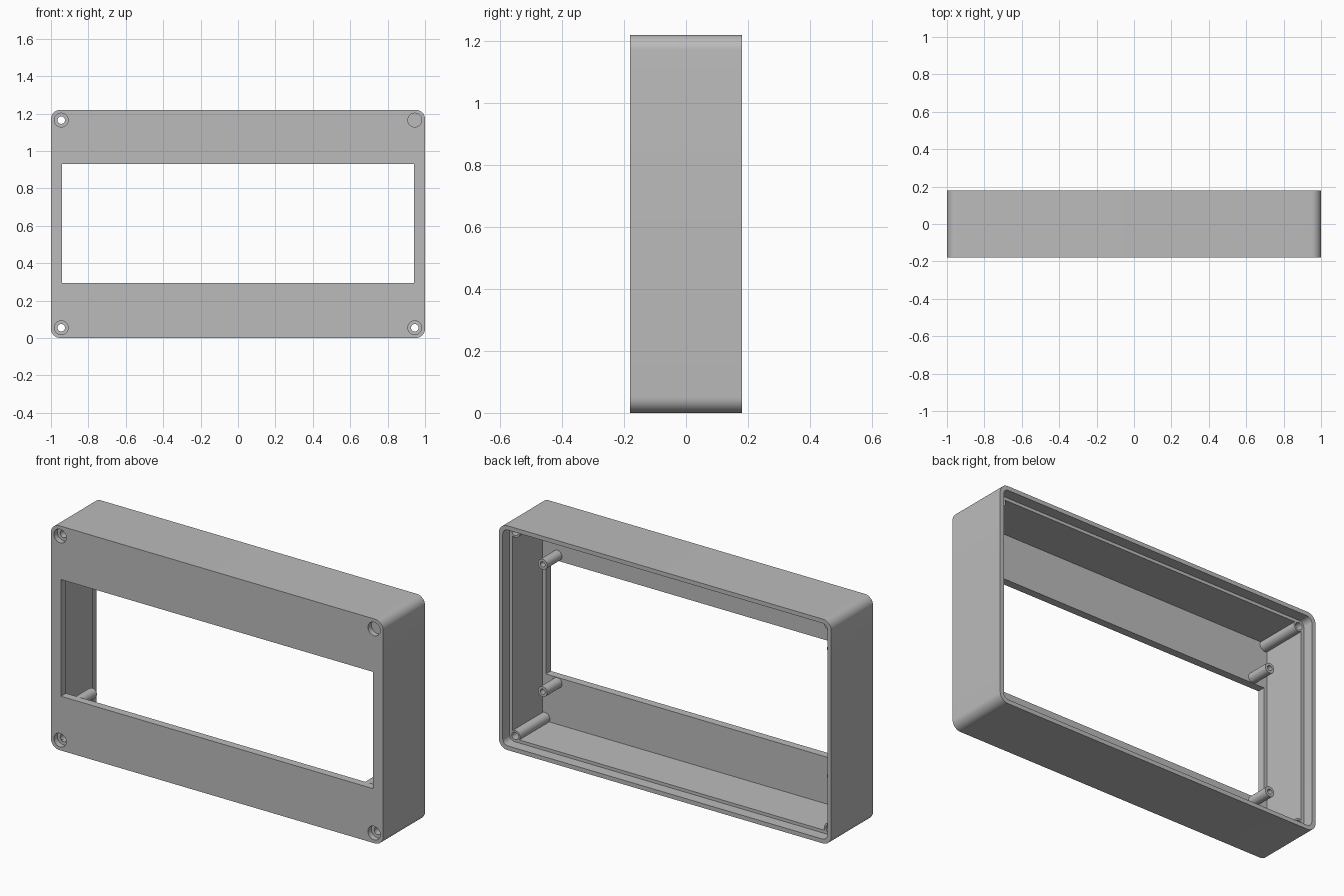
import bpy, bmesh
from math import sin, cos, pi
from mathutils import Vector

cube = bpy.data.objects.get("Cube")
if cube:
    bpy.data.objects.remove(cube, do_unlink=True)

grey = bpy.data.materials.new("plain_grey")
grey.use_nodes = True
grey.diffuse_color = (0.5, 0.5, 0.5, 1)
grey.node_tree.nodes["Principled BSDF"].inputs["Base Color"].default_value = grey.diffuse_color

HALF_W, HEIGHT, FRONT, BACK = 1.0, 1.22, -0.18, 0.18
MID = HEIGHT / 2
PANEL_BACK, LEDGE = -0.137, 0.12


def rounded_rect(inset, radius, y, steps=10):
    """Rounded rectangle in the xz plane, set in from the outer outline."""
    w, h = HALF_W - inset - radius, MID - inset - radius
    points = []
    for k, (sx, sz) in enumerate([(1, 1), (-1, 1), (-1, -1), (1, -1)]):
        for i in range(steps + 1):
            a = (k + i / steps) * pi / 2
            points.append(Vector((sx * w + radius * cos(a), y, MID + sz * h + radius * sin(a))))
    return points


def circle(x, z, radius, y, sides=32):
    return [Vector((x + radius * cos(2 * pi * i / sides), y, z + radius * sin(2 * pi * i / sides)))
            for i in range(sides)]


def loft(name, loops, ring=False):
    """Skin a row of matching loops; cap the ends, or join them as a ring."""
    bm = bmesh.new()
    rows = [[bm.verts.new(p) for p in loop] for loop in loops]
    n = len(rows[0])
    for a, b in zip(rows, rows[1:] + (rows[:1] if ring else [])):
        for i in range(n):
            j = (i + 1) % n
            bm.faces.new((a[i], a[j], b[j], b[i]))
    if not ring:
        bm.faces.new(rows[0])
        bm.faces.new(rows[-1])
    bmesh.ops.recalc_face_normals(bm, faces=bm.faces)
    mesh = bpy.data.meshes.new(name)
    bm.to_mesh(mesh)
    bm.free()
    obj = bpy.data.objects.new(name, mesh)
    mesh.materials.append(grey)
    bpy.context.collection.objects.link(obj)
    return obj


def activate(obj):
    bpy.ops.object.select_all(action='DESELECT')
    obj.select_set(True)
    bpy.context.view_layer.objects.active = obj


def cut(target, cutter):
    cutter.hide_render = True
    mod = target.modifiers.new("cut", 'BOOLEAN')
    mod.operation, mod.solver, mod.object = 'DIFFERENCE', 'EXACT', cutter
    activate(target)
    bpy.ops.object.modifier_apply(modifier=mod.name)
    bpy.data.objects.remove(cutter, do_unlink=True)


def cylinder(name, x, z, radius, y0, y1):
    return loft(name, [circle(x, z, radius, y0), circle(x, z, radius, y1)])


def tube(name, x, z, outer, inner, y0, y1):
    return loft(name, [circle(x, z, outer, y0), circle(x, z, outer, y1),
                       circle(x, z, inner, y1), circle(x, z, inner, y0)], ring=True)


# Housing: open-backed box with a stepped rim for a rear cover
housing = loft("housing", [
    rounded_rect(0, 0.05, FRONT),
    rounded_rect(0, 0.05, BACK),
    rounded_rect(0.023, 0.03, BACK),
    rounded_rect(0.023, 0.03, LEDGE),
    rounded_rect(0.04, 0.012, LEDGE),
    rounded_rect(0.04, 0.012, PANEL_BACK),
])

# Display window through the front panel
window = [Vector((x, 0, z)) for x, z in
          [(-0.94, 0.295), (0.94, 0.295), (0.94, 0.93), (-0.94, 0.93)]]
cut(housing, loft("window_cutter", [[p + Vector((0, y, 0)) for p in window]
                                    for y in (FRONT - 0.05, PANEL_BACK + 0.05)]))

parts = [housing]
for side, sx in (("left", 1), ("right", -1)):
    # Corner screw posts, counterbored from the front
    x = sx * 0.945
    for level, z in (("lower", 0.055), ("upper", HEIGHT - 0.055)):
        cut(housing, cylinder("screw_hole_cutter", x, z, 0.02, FRONT - 0.05, BACK + 0.05))
        cut(housing, cylinder("counterbore_cutter", x, z, 0.037, FRONT - 0.05, FRONT + 0.03))
        parts.append(tube(f"{level}_{side}_screw_post", x, z, 0.03, 0.02, PANEL_BACK - 0.003, LEDGE))
    # Short board standoffs beside the window corners
    for level, z in (("lower", 0.266), ("upper", 0.959)):
        parts.append(tube(f"{level}_{side}_standoff", sx * 0.87, z, 0.028, 0.014,
                          PANEL_BACK - 0.003, -0.01))

# Smooth the rounded surfaces and keep the edges crisp
for part in parts:
    activate(part)
    bpy.ops.object.shade_smooth_by_angle(angle=pi / 6)
